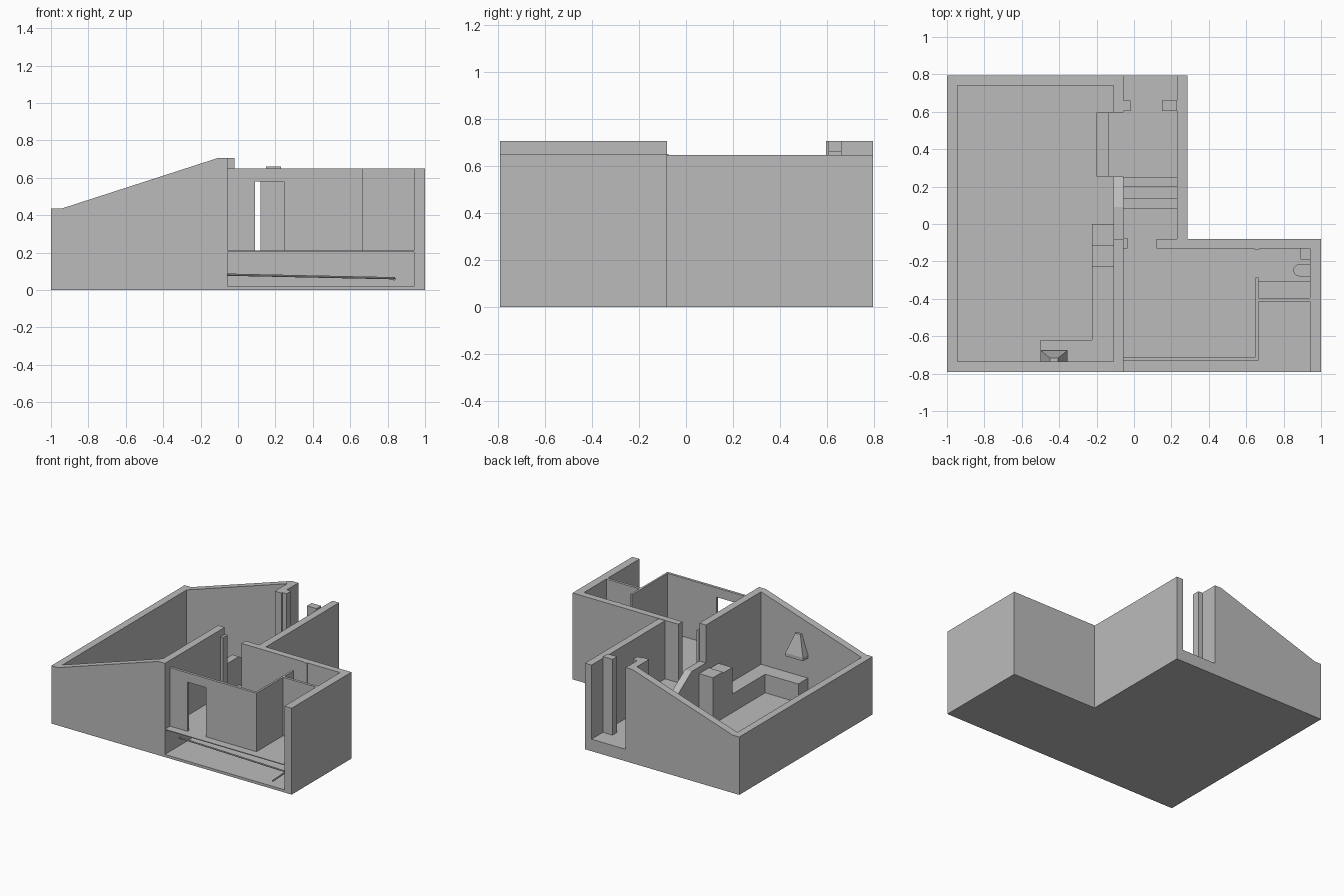
import bpy
import bmesh
import math
from mathutils import Vector

if "Cube" in bpy.data.objects:
    bpy.data.objects.remove(bpy.data.objects["Cube"], do_unlink=True)

# Single plain colour
grey = bpy.data.materials.new("plain grey")
grey.use_nodes = True
colour = (0.5, 0.5, 0.5, 1)
grey.diffuse_color = colour
grey.node_tree.nodes["Principled BSDF"].inputs["Base Color"].default_value = colour


def finish(name, bm):
    bmesh.ops.recalc_face_normals(bm, faces=bm.faces)
    mesh = bpy.data.meshes.new(name)
    bm.to_mesh(mesh)
    bm.free()
    mesh.materials.append(grey)
    ob = bpy.data.objects.new(name, mesh)
    bpy.context.collection.objects.link(ob)
    return ob


def extrude(name, points, vector):
    """Prism: a flat outline pushed along a vector."""
    bm = bmesh.new()
    face = bm.faces.new([bm.verts.new(p) for p in points])
    moved = bmesh.ops.extrude_face_region(bm, geom=[face])["geom"]
    verts = [v for v in moved if isinstance(v, bmesh.types.BMVert)]
    bmesh.ops.translate(bm, verts=verts, vec=vector)
    return finish(name, bm)


def block(name, x, y, z):
    outline = [(x[0], y[0], z[0]), (x[1], y[0], z[0]),
               (x[1], y[1], z[0]), (x[0], y[1], z[0])]
    return extrude(name, outline, (0, 0, z[1] - z[0]))


# Main levels and wall lines
BASE, HALL, UPPER = 0.02, 0.09, 0.21
WING, PEAK, EAVE = 0.65, 0.705, 0.435
FRONT, BACK, MID = -0.79, 0.795, -0.08
DIV = (-0.11, -0.055)

# Ground slab in an L shape
extrude("ground_slab", [(-1, FRONT, 0), (1, FRONT, 0), (1, MID, 0), (0.285, MID, 0),
                        (0.285, BACK, 0), (-1, BACK, 0)], (0, 0, BASE))

# Living room: low side wall and two sloping end walls
block("low_side_wall", (-1, -0.945), (FRONT, BACK), (0, EAVE))
for name, y in (("front_gable_wall", FRONT), ("back_gable_wall", BACK - 0.055)):
    extrude(name, [(-1, y, 0), (DIV[1], y, 0), (DIV[1], y, PEAK), (DIV[0], y, PEAK),
                   (-0.945, y, EAVE), (-1, y, EAVE)], (0, 0.055, 0))

# Dividing wall and the sloping parapet beside the stairs
block("dividing_wall", DIV, (FRONT, MID), (0, PEAK))
block("dividing_wall_back", DIV, (0.595, BACK), (0, PEAK))
extrude("stair_parapet", [(DIV[0], MID, 0), (DIV[0], 0.255, 0), (DIV[0], 0.255, 0.31),
                          (DIV[0], 0.09, 0.42), (DIV[0], MID, 0.42)], (0.055, 0, 0))

# Hall and wing walls
block("hall_side_wall", (0.23, 0.285), (MID - 0.05, BACK), (0, 0.647))
block("wing_back_wall", (0.12, 1), (-0.13, MID), (0, WING))
block("wing_side_wall", (0.94, 1), (FRONT, MID), (0, WING))
block("wing_back_footing", (-0.055, 0.12), (-0.13, MID), (0, UPPER))
block("inner_door_jamb", (-0.055, -0.035), (-0.13, -0.075), (UPPER, WING))
block("entry_jamb_low_side", (-0.055, -0.02), (0.605, 0.66), (HALL, PEAK))
block("entry_jamb_hall_side", (0.15, 0.23), (0.605, 0.66), (HALL, 0.66))

# Floors
block("hall_floor", (-0.055, 0.23), (0.25, BACK), (0, HALL))
block("hall_landing", (-0.135, -0.055), (0.255, 0.595), (0, HALL))
block("landing_step", (-0.2, -0.135), (0.255, 0.595), (0, 0.055))
block("upper_hall_floor", (-0.055, 0.23), (MID, 0.085), (0, UPPER))
block("wing_floor", (-0.055, 0.94), (FRONT, -0.13), (UPPER - 0.006, UPPER))

# Stairs from the hall up to the wing
edges = [0.25, 0.2, 0.14, 0.085]
for i in range(3):
    block(f"stair_{i + 1}", (-0.055, 0.23), (edges[i + 1], edges[i]), (0, HALL + 0.03 * (i + 1)))

# Thin glazed-front wall, with a doorway
y = -0.73
door = [(-0.055, UPPER), (0.09, UPPER), (0.09, 0.58), (0.245, 0.58), (0.245, UPPER),
        (0.665, UPPER), (0.665, WING), (-0.055, WING)]
extrude("front_partition", [(x, y, z) for x, z in door], (0, 0.02, 0))
block("bathroom_partition", (0.65, 0.665), (y, -0.285), (UPPER, WING))
block("bathroom_front_partition", (0.665, 0.94), (-0.415, -0.395), (UPPER, WING))
block("bathroom_door_jamb", (0.645, 0.67), (-0.137, -0.13), (UPPER, WING))

# Bathroom fittings
block("bath_tub", (0.665, 0.94), (-0.395, -0.305), (UPPER, 0.29))
block("wash_stand", (0.89, 0.94), (-0.19, -0.13), (UPPER, 0.33))
arc = [(0.885 - 0.033 * math.sin(a), -0.247 + 0.033 * math.cos(a), UPPER)
       for a in (math.pi * i / 8 for i in range(9))]
extrude("toilet", arc + [(0.94, -0.28, UPPER), (0.94, -0.214, UPPER)], (0, 0, 0.08))

# Kitchen
block("counter_side", (-0.225, -0.11), (-0.735, -0.23), (BASE, 0.16))
block("counter_front", (-0.36, -0.225), (-0.735, -0.62), (BASE, 0.16))
block("stove", (-0.5, -0.355), (-0.735, -0.62), (BASE, 0.16))
block("tall_cupboard", (-0.225, -0.11), (-0.23, -0.115), (BASE, 0.36))
block("fridge", (-0.225, -0.11), (-0.115, 0), (BASE, 0.37))

# Cooker hood: a lip with a tapered top against the wall
block("hood_lip", (-0.5, -0.355), (-0.735, -0.675), (0.31, 0.335))
hood = block("hood_taper", (-0.5, -0.355), (-0.735, -0.675), (0.335, 0.48))
for v in hood.data.vertices:
    if v.co.z > 0.4:
        v.co.x = -0.4275 + (v.co.x + 0.4275) * 0.3
        v.co.y = -0.735 + (v.co.y + 0.735) * 0.3


# Drain pipe under the wing floor
def pipe(name, start, end, radius):
    a, b = Vector(start), Vector(end)
    bm = bmesh.new()
    bmesh.ops.create_cone(bm, cap_ends=True, segments=8, radius1=radius,
                          radius2=radius, depth=(b - a).length)
    turn = (b - a).to_track_quat("Z", "Y").to_matrix().to_4x4()
    turn.translation = (a + b) / 2
    bm.transform(turn)
    finish(name, bm)


pipe("drain_pipe", (-0.055, -0.62, 0.082), (0.835, -0.62, 0.063), 0.006)
pipe("drain_branch", (0.835, -0.62, 0.063), (0.835, -0.78, 0.055), 0.006)
